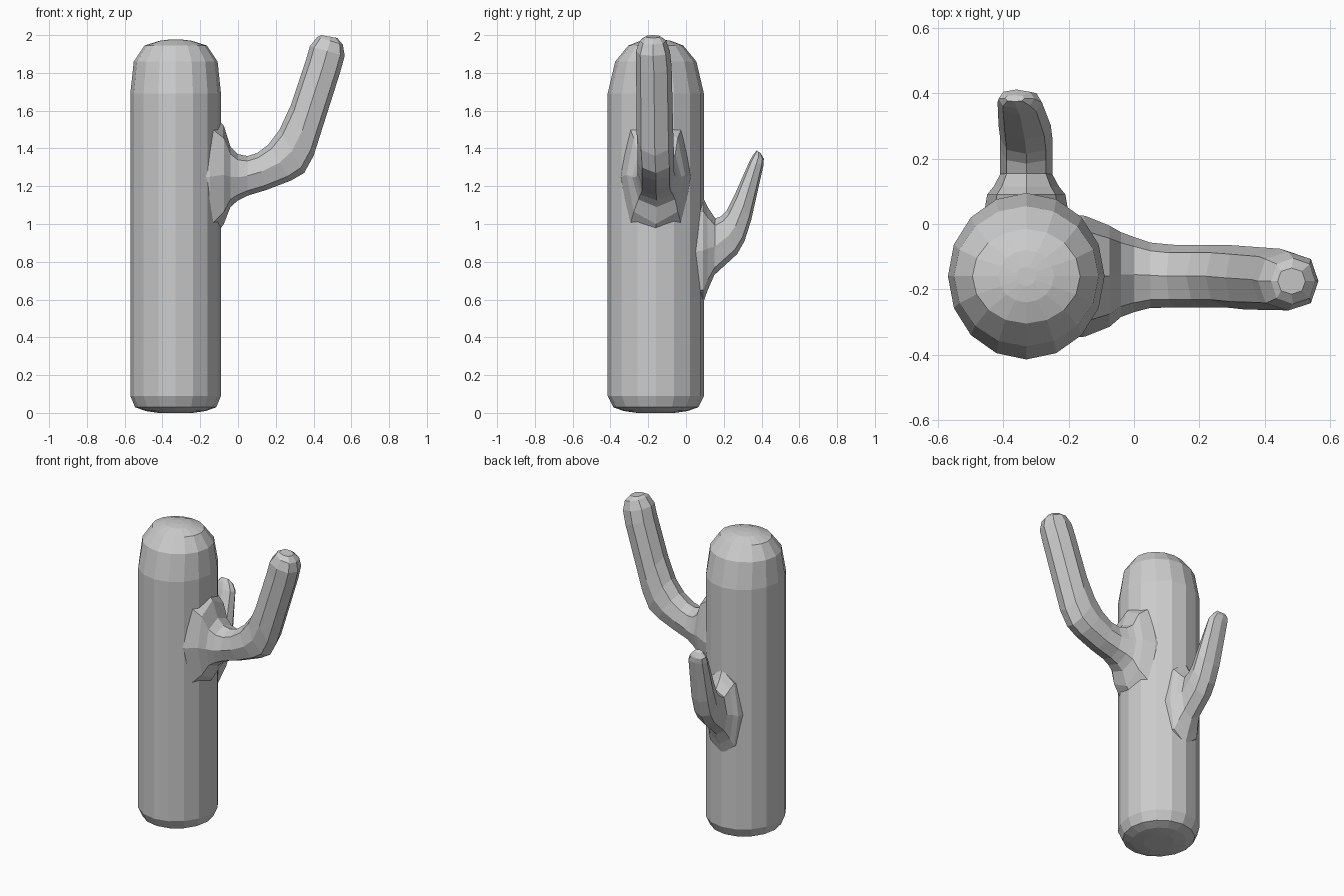
import bpy, bmesh, math
from mathutils import Vector


def loft(name, rings):
    """Skin a list of equal-length vertex rings and cap both ends."""
    bm = bmesh.new()
    loops = [[bm.verts.new(p) for p in ring] for ring in rings]
    for a, b in zip(loops, loops[1:]):
        n = len(a)
        for i in range(n):
            j = (i + 1) % n
            bm.faces.new((a[i], a[j], b[j], b[i]))
    bm.faces.new(loops[0])
    bm.faces.new(loops[-1])
    bmesh.ops.recalc_face_normals(bm, faces=bm.faces)
    mesh = bpy.data.meshes.new(name)
    bm.to_mesh(mesh)
    bm.free()
    obj = bpy.data.objects.new(name, mesh)
    bpy.context.collection.objects.link(obj)
    return obj


def arm_ring(upper, lower, side, sides=8):
    """Slightly squared oval spanning two outline points, 'side' is its half width."""
    upper, lower, side = Vector(upper), Vector(lower), Vector(side)
    mid, half = (upper + lower) / 2, (upper - lower) / 2
    ring = []
    for i in range(sides):
        a = 2 * math.pi * i / sides
        k = 1.06 if i % 2 else 1.0
        ring.append(mid + half * math.cos(a) * k + side * math.sin(a) * k)
    return ring


# Trunk: 16-sided column with rounded ends (z, x radius, y radius)
CX, CY = -0.33, -0.16
profile = [(0.0, 0.09, 0.10), (0.01, 0.16, 0.17), (0.03, 0.215, 0.225),
           (0.09, 0.24, 0.255), (0.85, 0.24, 0.255), (1.69, 0.24, 0.255),
           (1.86, 0.222, 0.215), (1.945, 0.165, 0.145), (1.97, 0.085, 0.08),
           (1.977, 0.03, 0.03)]
trunk = loft("cactus", [
    [(CX + rx * math.cos(t * math.pi / 8), CY + ry * math.sin(t * math.pi / 8), z)
     for t in range(16)] for z, rx, ry in profile])

# Right arm: upper x,z / lower x,z / centre y / half width
right = [(-0.20, 1.58, -0.20, 0.92, -0.16, 0.19),
         (-0.15, 1.60, -0.15, 0.90, -0.16, 0.185),
         (-0.075, 1.52, -0.075, 1.00, -0.16, 0.155),
         (-0.04, 1.41, -0.04, 1.09, -0.155, 0.13),
         (0.0, 1.37, 0.0, 1.125, -0.155, 0.115),
         (0.05, 1.36, 0.05, 1.15, -0.157, 0.10),
         (0.10, 1.375, 0.15, 1.18, -0.16, 0.096),
         (0.16, 1.42, 0.28, 1.23, -0.16, 0.096),
         (0.22, 1.50, 0.35, 1.27, -0.16, 0.096),
         (0.28, 1.63, 0.40, 1.36, -0.165, 0.097),
         (0.36, 1.87, 0.54, 1.80, -0.17, 0.094),
         (0.38, 1.94, 0.565, 1.89, -0.175, 0.09),
         (0.42, 1.99, 0.555, 1.95, -0.175, 0.07),
         (0.44, 2.0, 0.525, 1.985, -0.175, 0.04)]
right_arm = loft("right_arm", [
    arm_ring((ux, y, uz), (lx, y, lz), (0, w, 0)) for ux, uz, lx, lz, y, w in right])

# Back arm: upper y,z / lower y,z / centre x / half width
back = [(0.03, 1.12, 0.03, 0.58, -0.33, 0.13),
        (0.09, 1.14, 0.09, 0.58, -0.33, 0.12),
        (0.115, 1.09, 0.115, 0.65, -0.33, 0.10),
        (0.155, 1.03, 0.15, 0.73, -0.33, 0.08),
        (0.185, 1.04, 0.27, 0.84, -0.33, 0.08),
        (0.215, 1.07, 0.31, 0.91, -0.33, 0.08),
        (0.26, 1.16, 0.345, 1.02, -0.335, 0.08),
        (0.335, 1.33, 0.41, 1.31, -0.35, 0.068),
        (0.355, 1.365, 0.412, 1.345, -0.36, 0.055),
        (0.375, 1.39, 0.395, 1.375, -0.365, 0.03)]
back_arm = loft("back_arm", [
    arm_ring((x, uy, uz), (x, ly, lz), (w, 0, 0)) for uy, uz, ly, lz, x, w in back])

# Join the arms into the trunk as one skin
bpy.context.view_layer.objects.active = trunk
for arm in (right_arm, back_arm):
    mod = trunk.modifiers.new("join", 'BOOLEAN')
    mod.operation = 'UNION'
    mod.solver = 'EXACT'
    mod.object = arm
    bpy.ops.object.modifier_apply(modifier=mod.name)
    bpy.data.objects.remove(arm)
